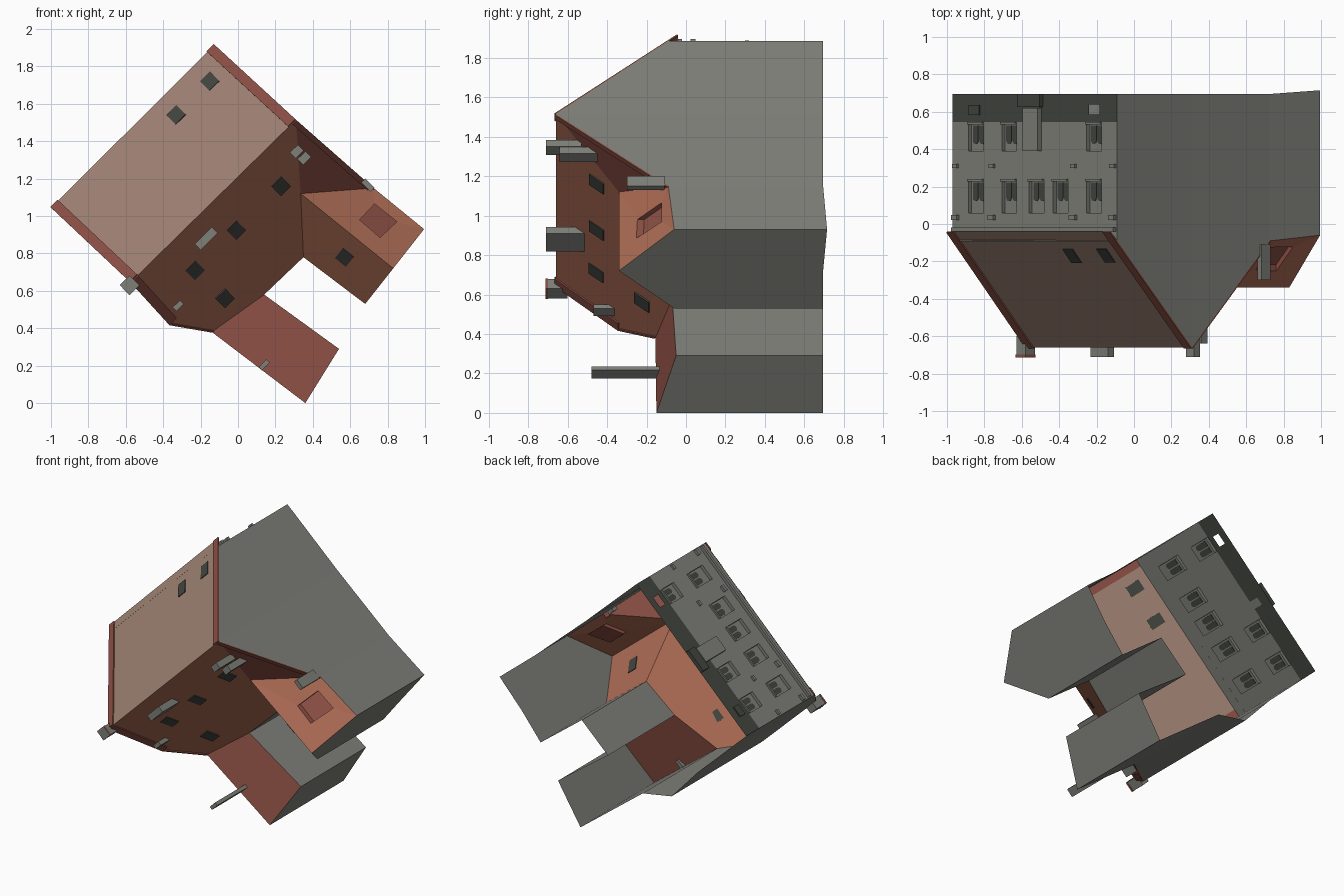
import bpy, bmesh, math
from mathutils import Vector as V

if "Cube" in bpy.data.objects:
    bpy.data.objects.remove(bpy.data.objects["Cube"])

def material(name, r, g, b):
    m = bpy.data.materials.new(name)
    m.diffuse_color = (r, g, b, 1)
    m.use_nodes = True
    m.node_tree.nodes["Principled BSDF"].inputs["Base Color"].default_value = m.diffuse_color
    return m

GREY = material("wall grey", 0.21, 0.215, 0.19)
DARK = material("dark grey", 0.055, 0.06, 0.05)
PALE = material("pale brown tile", 0.35, 0.225, 0.175)
ORANGE = material("orange tile", 0.42, 0.15, 0.09)
RED = material("red tile", 0.26, 0.078, 0.058)

# The building lies on its side: plan in x/z, building-up is -y
U = V((0.88, 0, 0.87)).normalized()      # along the facade
OUT = V((-U.z, 0, U.x))                  # out of the facade
Y = V((0, 1, 0))

def mesh(name, faces, mat):
    bm = bmesh.new()
    for f in faces:
        bm.faces.new([bm.verts.new(p) for p in f])
    bmesh.ops.remove_doubles(bm, verts=bm.verts, dist=1e-4)
    me = bpy.data.meshes.new(name)
    bm.to_mesh(me)
    bm.free()
    me.materials.append(mat)
    ob = bpy.data.objects.new(name, me)
    bpy.context.collection.objects.link(ob)
    return ob

def prism(name, outline, depth, mat):
    top = [p + depth for p in outline]
    n = len(outline)
    faces = [outline[::-1], top]
    faces += [[outline[i], outline[(i + 1) % n], top[(i + 1) % n], top[i]] for i in range(n)]
    return mesh(name, faces, mat)

def box(name, c, ex, ey, ez, size, mat):
    a, b, d = ex * size[0] / 2, ey * size[1] / 2, ez * size[2]
    o = c - d / 2
    return prism(name, [o - a - b, o + a - b, o + a + b, o - a + b], d, mat)

def P(x, z, y):
    return V((x, y, z))

def at(p, y):
    return V((p.x, y, p.z))

def on_plane(x, z, a, b, c):
    n = (b - a).cross(c - a)
    return V((x, a.y - (n.x * (x - a.x) + n.z * (z - a.z)) / n.y, z))

# Key points
A, B, C = P(-.97, 1.017, -.085), P(-.09, 1.885, -.09), P(.995, .93, -.06)
Ae, Be = P(-1, 1.045, -.04), P(-.125, 1.915, -.04)
M, L = P(.31, 1.515, -.66), P(-.575, .645, -.66)
N, PP = P(.335, 1.12, -.34), P(.725, 1.15, -.09)
D, E = P(.83, .72, -.34), P(.68, .53, -.06)
F = on_plane(.35, .78, N, D, E)
G, H, I = P(.14, .58, -.07), P(.54, .29, -.05), P(.36, 0, -.15)
J, K = P(-.14, .38, -.155), P(-.37, .42, -.34)

def ground(p):
    return V((p.x, .715 if p.x > .9 else .695, p.z))

# Outer walls, open at the ground
ring = [B, M, PP, C, D, E, F, G, H, I, J, K, L, A]
walls = [[p, q, ground(q), ground(p)] for p, q in zip(ring, ring[1:])]
mesh("walls", walls, GREY)

# Facade, placed by top-view x and y
def fac(x, y, d=0):
    return P(x, A.z + (x - A.x) * (B.z - A.z) / (B.x - A.x), y) + OUT * d

def quad(x0, x1, y0, y1, d=0):
    return [fac(x0, y0, d), fac(x1, y0, d), fac(x1, y1, d), fac(x0, y1, d)]

def wall_row(name, y0, y1, openings, half, mat):
    """One storey strip with gaps left for its openings."""
    xs = [A.x] + [x + s * half for x in openings for s in (-1, 1)] + [B.x]
    mesh(name, [quad(xs[i], xs[i + 1], y0, y1) for i in range(0, len(xs), 2)], mat)

UPPER = (-.845, -.667, -.522, -.392, -.213)
LOWER = (-.845, -.667, -.213)
DOOR = (-.213,)
wall_row("facade_top", -.09, .06, (), 0, GREY)
wall_row("facade_upper_storey", .06, .24, UPPER, .04, GREY)
wall_row("facade_middle", .24, .39, (), 0, GREY)
wall_row("facade_lower_storey", .39, .545, LOWER, .04, GREY)
wall_row("band_top", .545, .585, (), 0, DARK)
wall_row("band_with_opening", .585, .64, DOOR, .028, DARK)
wall_row("band_base", .64, .695, (), 0, DARK)

def fbox(name, x, y, w, h, t, mat=GREY, d=0):
    box(name, fac(x, y, d + t / 2), U, Y, OUT, (w * 1.4, h, t), mat)

def pane(x, y, w, h):
    c, r = fac(x, y, -.027), w / 2
    pts = [c + U * r + Y * h / 2, c - U * r + Y * h / 2]
    for i in range(7):
        a = math.pi * i / 6
        pts.append(c - U * r * math.cos(a) - Y * (h / 2 - r + r * math.sin(a)))
    prism("window_pane", pts, OUT * .006, DARK)

# Recessed windows with paired arched panes
def window(x, y0, y1):
    front, back = (quad(x - .04, x + .04, y0, y1, d) for d in (0, -.024))
    mesh("window_recess", [back] + [[front[i], front[(i + 1) % 4], back[(i + 1) % 4], back[i]]
                                    for i in range(4)], GREY)
    fbox("window_sill", x, y1 - .006, .08, .012, .012)
    for s in (-1, 1):
        pane(x + s * .017, y1 - .068, .04, .1)

for x in UPPER:
    window(x, .06, .24)
for x in LOWER:
    window(x, .39, .545)

# Bay, entrance block, door, brackets and gutter
fbox("bay", -.535, .505, .08, .23, .03)
fbox("entrance_block", -.545, .66, .12, .07, .03, DARK)
fbox("door_plate", -.85, .61, .055, .055, .009, DARK)
for x in (-.95, -.755, -.32, -.11):
    fbox("bracket", x, .31, .025, .02, .015)
    fbox("bracket", x, .035, .03, .025, .02)
fbox("gutter", -.53, -.03, .87, .02, .022)

# Roof slopes
mesh("front_roof", [[L, M, Be, Ae]], PALE)
mesh("back_roof", [[L, K, J, G, F, N, M]], ORANGE)
mesh("back_roof_corner", [[M, N, PP]], RED)
mesh("wing_roof_lower", [[N, F, E, D]], ORANGE)
mesh("lean_to_roof", [[J, I, H, G]], RED)

# Wing slope with a sunken roof terrace
outer = [N, D, C, PP]
inner = [on_plane(x, z, N, D, C) for x, z in ((.65, .98), (.76, .885), (.85, .97), (.73, 1.065))]
mesh("wing_roof_upper", [[outer[i], outer[(i + 1) % 4], inner[(i + 1) % 4], inner[i]]
                         for i in range(4)], ORANGE)
floor = [p + Y * .035 for p in inner]
mesh("roof_terrace", [floor] + [[inner[i], inner[(i + 1) % 4], floor[(i + 1) % 4], floor[i]]
                                for i in range(4)], RED)

# Thin red verge strips
def verge(name, p, q, inward, width=.055, t=.008):
    d = (q - p).normalized()
    n = d.cross(inward).normalized()
    if n.y > 0:
        n = -n
    prism(name, [p, q, q + inward * width, p + inward * width], n * t, RED)

verge("verge_left_front", Ae, L, U)
verge("verge_left_back", L, K, U)
verge("verge_right_front", Be, M, -U)
verge("verge_right_back", M, PP, -U, .03)
verge("verge_left_corner", K, J, U, .012)

# Skylights
def skylight(name, x, z, a, b, c, ex):
    n = (b - a).cross(c - a).normalized()
    ex = (ex - n * ex.dot(n)).normalized()
    box(name, on_plane(x, z, a, b, c), ex, n.cross(ex), n, (.075, .1, .009), DARK)

for x, z in ((-.15, 1.72), (-.33, 1.54)):
    skylight("front_skylight", x, z, L, M, Be, U)
for x, z in ((.23, 1.16), (-.01, .925), (-.23, .71), (-.07, .56)):
    skylight("back_skylight", x, z, L, M, K, U)
skylight("wing_skylight", .57, .78, N, E, D, D - N)

# Chimneys and vent pole: x, z, size along facade, size across, top y, bottom y
for x, z, su, sv, y0, y1 in ((-.17, .88, .13, .045, -.71, -.515), (.315, 1.345, .06, .045, -.71, -.53),
                             (.355, 1.31, .06, .045, -.64, -.44), (.695, 1.165, .03, .07, -.30, -.11),
                             (-.32, .52, .055, .03, -.47, -.35), (-.58, .63, .07, .07, -.70, -.60),
                             (.14, .205, .06, .025, -.48, -.12)):
    box("chimney", P(x, z, (y0 + y1) / 2), U, OUT, Y, (su, sv, y1 - y0), GREY)
box("chimney_cap", P(-.58, .63, -.705), U, OUT, Y, (.074, .074, .012), RED)
box("chimney_cap_top", P(-.58, .63, -.712), U, OUT, Y, (.074, .074, .002), GREY)
